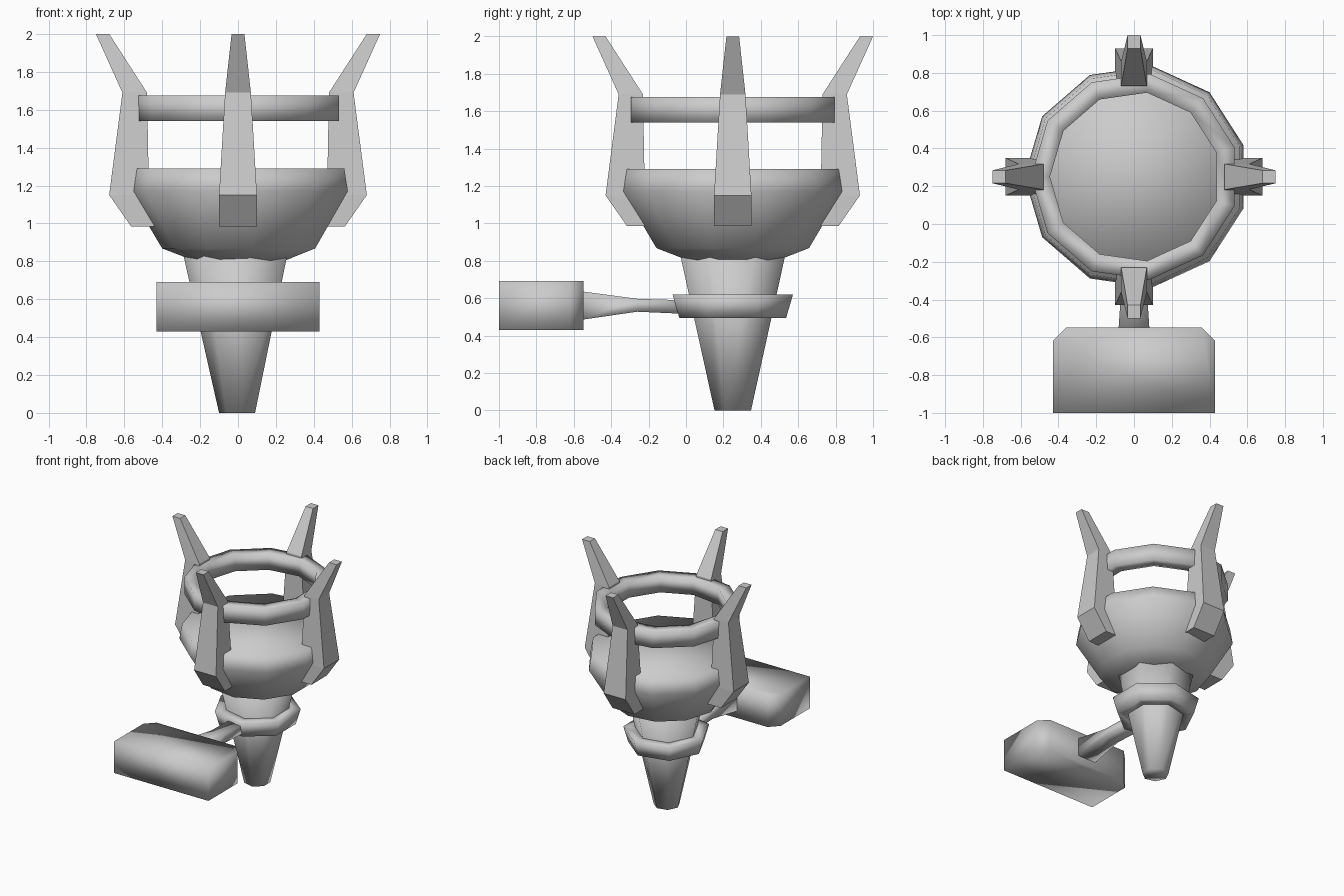
import bpy, bmesh, math

if "Cube" in bpy.data.objects:
    bpy.data.objects.remove(bpy.data.objects["Cube"])

CY = 0.25  # axis of the bowl along y


def make(name, verts, faces, smooth=True):
    me = bpy.data.meshes.new(name)
    me.from_pydata(verts, [], faces)
    bm = bmesh.new()
    bm.from_mesh(me)
    bmesh.ops.recalc_face_normals(bm, faces=bm.faces)
    bm.to_mesh(me)
    bm.free()
    for p in me.polygons:
        p.use_smooth = smooth
    ob = bpy.data.objects.new(name, me)
    bpy.context.collection.objects.link(ob)
    return ob


def loft(name, sections, smooth=True, loop=False):
    """Bridge equal-sized vertex rings; cap the ends or close the loop."""
    n, m = len(sections[0]), len(sections)
    verts = [v for s in sections for v in s]
    faces = []
    for i in range(m if loop else m - 1):
        a, b = i * n, (i + 1) % m * n
        faces += [(a + j, a + (j + 1) % n, b + (j + 1) % n, b + j) for j in range(n)]
    if not loop:
        faces += [tuple(range(n)), tuple(range((m - 1) * n, m * n))]
    return make(name, verts, faces, smooth)


def lathe(name, profile, sides, cx=0.0, loop=False):
    """Revolve (radius, z) points, with one corner pointing to -x."""
    ang = [math.pi + 2 * math.pi * k / sides for k in range(sides)]
    return loft(name, [[(cx + r * math.cos(a), CY + r * math.sin(a), z) for a in ang]
                       for r, z in profile], True, loop)


# Bowl, tapered stem and the two rings
lathe("bowl", [(0.25, 0.805), (0.30, 0.825), (0.412, 0.868), (0.592, 1.17), (0.572, 1.29)], 11, 0.012)
lathe("stem", [(0.10, 0.0), (0.29, 0.84)], 7)
lathe("upper_ring", [(0.45, 1.54), (0.55, 1.54), (0.55, 1.675), (0.45, 1.675)], 11, 0.005, True)
lathe("stem_collar", [(0.20, 0.495), (0.293, 0.495), (0.33, 0.62), (0.22, 0.62)], 7, 0.0, True)

# Four prongs: (inner radius, outer radius, half width, z)
prong = [(0.44, 0.565, 0.10, 0.985), (0.47, 0.68, 0.10, 1.15),
         (0.48, 0.61, 0.068, 1.69), (0.68, 0.75, 0.034, 2.0)]
for k in range(4):
    c, s = round(math.cos(k * math.pi / 2)), round(math.sin(k * math.pi / 2))
    rings = []
    for ri, ro, w, z in prong:
        rings.append([(r * c - t * s, CY + r * s + t * c, z)
                      for r, t in ((ri, -w), (ro, -w), (ro, w), (ri, w))])
    loft(f"prong_{k + 1}", rings, False)

# Front block with chamfered rear corners
outline = [(-0.43, -1.0), (0.43, -1.0), (0.43, -0.62), (0.36, -0.548), (-0.36, -0.548), (-0.43, -0.62)]
loft("front_block", [[(x, y, z) for x, y in outline] for z in (0.43, 0.692)])

# Connecting arm: (y, half width, bottom z, top z)
loft("connecting_arm", [[(-w, y, b), (w, y, b), (w, y, t), (-w, y, t)] for y, w, b, t in
                        [(-0.56, 0.082, 0.485, 0.637), (-0.26, 0.062, 0.528, 0.597), (0.03, 0.065, 0.515, 0.588)]])
